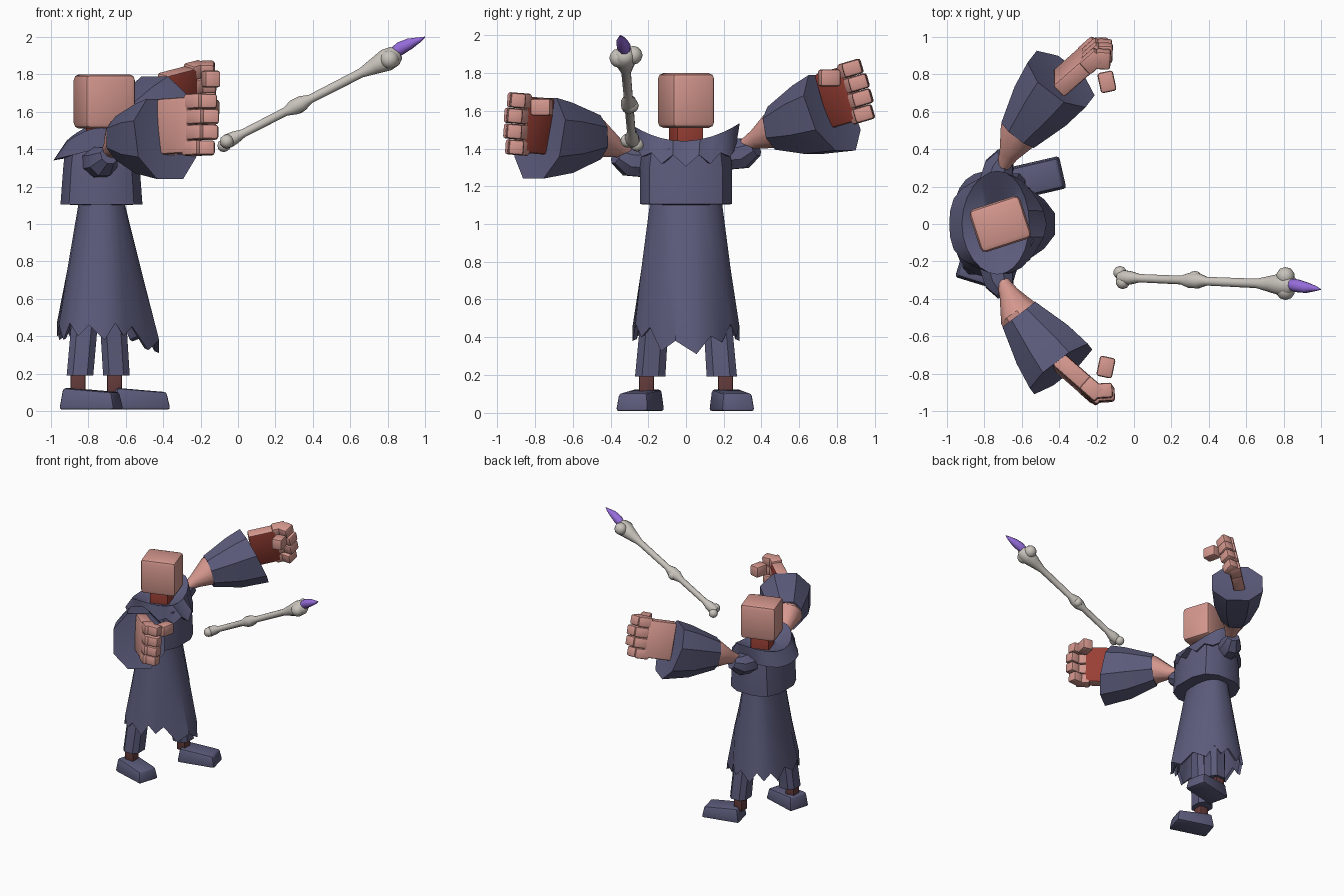
import bpy, bmesh
from math import sin, cos, pi, radians, copysign
from mathutils import Vector, Matrix

cube = bpy.data.objects.get("Cube")
if cube:
    bpy.data.objects.remove(cube)


def material(name, rgb):
    m = bpy.data.materials.new(name)
    m.use_nodes = True
    m.diffuse_color = (*rgb, 1)
    m.node_tree.nodes["Principled BSDF"].inputs["Base Color"].default_value = (*rgb, 1)
    return m


CLOTH = material("navy cloth", (0.105, 0.105, 0.2))
SKIN = material("pink skin", (0.66, 0.31, 0.27))
RED = material("dark red", (0.32, 0.05, 0.035))
SHADE = material("dark brown red", (0.13, 0.045, 0.045))
BONE = material("bone", (0.58, 0.545, 0.5))
HORN = material("purple horn", (0.3, 0.15, 0.7))


def make(name, bm, mat, angle=35):
    me = bpy.data.meshes.new(name)
    bmesh.ops.recalc_face_normals(bm, faces=bm.faces)
    bm.to_mesh(me)
    bm.free()
    ob = bpy.data.objects.new(name, me)
    bpy.context.collection.objects.link(ob)
    me.materials.append(mat)
    bpy.ops.object.select_all(action='DESELECT')
    bpy.context.view_layer.objects.active = ob
    ob.select_set(True)
    bpy.ops.object.shade_smooth_by_angle(angle=radians(angle))
    return ob


def ring(c, rx, ry, n, power=1.0, axis=None):
    """Rounded outline around c, turned to face along axis."""
    rot = Vector(axis).to_track_quat('Z', 'Y') if axis else Matrix.Identity(3).to_quaternion()
    pts = []
    for i in range(n):
        a = 2 * pi * (i + 0.5) / n
        x, y = cos(a), sin(a)
        p = Vector((rx * copysign(abs(x) ** power, x), ry * copysign(abs(y) ** power, y), 0))
        pts.append(Vector(c) + rot @ p)
    return pts


def loft(name, rings, mat, angle=35):
    bm = bmesh.new()
    rows = [[bm.verts.new(p) for p in r] for r in rings]
    n = len(rows[0])
    for a, b in zip(rows, rows[1:]):
        for i in range(n):
            j = (i + 1) % n
            bm.faces.new((a[i], a[j], b[j], b[i]))
    bm.faces.new(rows[0])
    bm.faces.new(rows[-1])
    return make(name, bm, mat, angle)


def tube(name, path, mat, n=10, angle=35):
    """Loft along (point, radius) pairs."""
    pts = [Vector(p) for p, r in path]
    rings = []
    for i, (p, r) in enumerate(path):
        d = pts[min(i + 1, len(pts) - 1)] - pts[max(i - 1, 0)]
        rings.append(ring(p, r, r, n, 1, d))
    return loft(name, rings, mat, angle)


def block(name, mat, matrix, size, bevel=0.015, top=1.0):
    bm = bmesh.new()
    bmesh.ops.create_cube(bm, size=1)
    for v in bm.verts:
        if v.co.z > 0:
            v.co.xy *= top
        v.co = Vector(a * b for a, b in zip(v.co, size))
    bmesh.ops.bevel(bm, geom=bm.edges[:], offset=bevel, segments=2, profile=0.5, affect='EDGES')
    bmesh.ops.transform(bm, matrix=matrix, verts=bm.verts)
    return make(name, bm, mat, 40)


def place(c, turn=0):
    return Matrix.Translation(c) @ Matrix.Rotation(radians(turn), 4, 'Z')


CX = -0.73

# Head and neck
block("head", SKIN, place((-0.715, 0, 1.655), 18), (0.285, 0.24, 0.29), 0.03)
block("neck", RED, place((-0.72, 0, 1.46), 18), (0.15, 0.15, 0.2), 0.01)

# Upper cape over the chest
loft("chest_cape", [ring((CX, 0, 1.1), 0.1, 0.1, 12),
                    ring((CX, 0, 1.105), 0.225, 0.25, 12, 0.75),
                    ring((CX, 0, 1.3), 0.21, 0.25, 12, 0.75),
                    ring((CX, 0, 1.4), 0.2, 0.24, 12, 0.8),
                    ring((CX, 0, 1.42), 0.1, 0.12, 12)], CLOTH)

# Draped cowl: low flaring back, zigzag front hem, raised sides
N = 24
lip, under, rim, well = [], [], [], []
for i in range(N):
    a = 2 * pi * i / N
    c, s = cos(a), sin(a)
    front, back = max(c, 0), max(-c, 0)
    hem = 1.41 - 0.07 * back - 0.07 * front + (0.025 if i % 2 else -0.035) * front
    wave = 1 + 0.03 * cos(5 * a)
    lip.append(Vector((CX + (0.255 + 0.01 * back) * c * wave, 0.265 * s * wave, hem)))
    under.append(Vector((CX + 0.2 * c, 0.21 * s, hem + 0.01)))
    rim.append(Vector((CX + (0.17 + 0.02 * back) * c, (0.285 if s > 0 else 0.27) * s,
                       1.44 + 0.085 * s * s + 0.01 * s)))
    well.append(Vector((CX + 0.1 * c, 0.12 * s, 1.42)))
loft("cowl", [under, lip, rim, well], CLOTH, 30)

# Long robe with ragged hem, its front sweeping forward and down
N = 24


def sweep(pts, amount):
    for p in pts:
        if p.x > CX:
            k = max(0, 1 - (p.y / 0.2) ** 2)
            p.x += amount * k
            p.z -= 0.75 * amount * k
    return pts


hem = sweep(ring((-0.755, 0, 0.4), 0.215, 0.285, N, 0.8), 0.13)
for i, p in enumerate(hem):
    p.z += (0.0, 0.06, -0.02, 0.07)[i % 4]
inner = [Vector((CX + (p.x - CX) * 0.92, p.y * 0.92, p.z + 0.01)) for p in hem]
loft("robe", [ring((CX, 0, 1.13), 0.12, 0.19, N, 0.8),
              sweep(ring((CX - 0.01, 0, 0.75), 0.175, 0.24, N, 0.8), 0.065),
              hem, inner, ring((CX, 0, 0.75), 0.14, 0.2, N, 0.8)], CLOTH)

# Legs and shoes, mid stride
for side, x, y, sx, turn in (("right", -0.845, -0.19, -0.785, -17), ("left", -0.65, 0.19, -0.53, 13)):
    s = copysign(1, y)
    loft(side + "_trouser", [ring((x, y, 0.19), 0.05, 0.06, 8),
                             ring((x, y, 0.19), 0.075, 0.085, 8, 0.7),
                             ring((x * 0.8 + CX * 0.2, y - 0.02 * s, 0.45), 0.075, 0.08, 8, 0.7),
                             ring((x * 0.4 + CX * 0.6, y - 0.06 * s, 0.7), 0.06, 0.07, 8, 0.8)], CLOTH)
    block(side + "_ankle", SHADE, place((x - 0.01, y + 0.02 * s, 0.16)), (0.08, 0.08, 0.14), 0.01)
    shoe = block(side + "_shoe", CLOTH, place((sx, s * 0.243, 0.065), turn), (0.31, 0.18, 0.115), 0.015, 0.88)
    for v in shoe.data.vertices:
        if v.co.z > 0.07 and v.co.x > sx:
            v.co.z -= 0.02

# Arms: shoulder, forearm, bell sleeve, hand
ARMS = (("right", -1, 1.36, 1.46, 1.455, (-0.28, -0.83, 1.525), (0, 0.08, 1), (-0.15, -0.765, 1.62)),
        ("left", 1, 1.4, 1.51, 1.59, (-0.28, 0.845, 1.685), (0, -0.28, 0.95), (-0.145, 0.76, 1.775)))
for side, s, z0, z1, z2, hand, up, thumb in ARMS:
    shoulder = Vector((-0.7, s * 0.31, z0 + 0.02))
    cuff = Vector((-0.61, s * 0.49, z1))
    mouth = Vector((-0.39, s * 0.775, z2))
    d = (mouth - cuff).normalized()
    tube(side + "_shoulder", [((-0.75, s * 0.2, z0 - 0.03), 0.09), (shoulder - Vector((0.02, 0, 0.045)), 0.085),
                              ((-0.69, s * 0.37, z0 + 0.005), 0.05)], CLOTH, 8)
    tube(side + "_forearm", [(shoulder, 0.035), (shoulder.lerp(cuff, 0.35), 0.055),
                             (cuff, 0.115), (cuff + d * 0.05, 0.12)], SKIN, 10)
    tilted = d + Vector((0, 0, 0.22))
    loft(side + "_sleeve", [ring(cuff, 0.08, 0.08, 8, 0.9, d),
                            ring(cuff - d * 0.01, 0.118, 0.125, 8, 0.9, d),
                            ring(cuff + d * 0.2, 0.185, 0.2, 8, 0.9, d),
                            ring(mouth, 0.21, 0.235, 8, 0.9, tilted),
                            ring(mouth - d * 0.01, 0.13, 0.14, 8, 0.9, tilted)], CLOTH, 30)

    # Hand frame: x along the fingers, y out of the palm, z across the knuckles
    w = Vector(up).normalized()
    p = Vector((0.66, -0.75 * s, 0))
    p = (p - w * p.dot(w)).normalized()
    u = p.cross(w)
    if u.x < 0:
        u = -u
    frame = Matrix.Translation(hand) @ Matrix((u, p, w)).transposed().to_4x4()
    palm = block(side + "_palm", SKIN, frame @ Matrix.Translation((-0.05, -0.01, 0)), (0.22, 0.09, 0.3), 0.015)
    palm.data.materials.append(RED)
    for f in palm.data.polygons:
        f.material_index = int(f.normal.dot(p) > 0.6)
    for i in range(4):
        h = 0.125 - 0.083 * i
        reach = (0, 0.015, 0.01, -0.015)[i]
        block(f"{side}_finger_{i + 1}_base", SKIN, frame @ Matrix.Translation((0.085 + reach, -0.01, h)),
              (0.11, 0.09, 0.081), 0.014)
        block(f"{side}_finger_{i + 1}_tip", SKIN, frame @ Matrix.Translation((0.135 + reach, 0.022, h))
              @ Matrix.Rotation(radians(45 if s < 0 else -45), 4, 'Z'), (0.1, 0.08, 0.078), 0.014)
    block(side + "_thumb", SKIN, place(thumb, 12 * s), (0.085, 0.11, 0.09), 0.014)

# Floating bone staff
foot, head = Vector((-0.08, -0.285, 1.43)), Vector((0.82, -0.325, 1.89))
SHAFT = ((0, 0.03), (0.03, 0.04), (0.07, 0.036), (0.12, 0.023), (0.37, 0.024), (0.42, 0.042), (0.47, 0.042),
         (0.52, 0.024), (0.82, 0.026), (0.9, 0.045), (0.97, 0.062), (1.02, 0.055), (1.05, 0.03))
tube("staff_shaft", [(foot.lerp(head, t), r) for t, r in SHAFT], BONE, 12, 60)
KNOBS = ((foot, (0.005, 0.025, -0.01), 0.036), (foot, (0.02, -0.025, 0.012), 0.038),
         (head, (-0.01, 0.045, 0.005), 0.05), (head, (-0.01, -0.03, -0.01), 0.052),
         (foot.lerp(head, 0.45), (0.0, 0.015, -0.01), 0.038))
for i, (base, off, r) in enumerate(KNOBS):
    bm = bmesh.new()
    bmesh.ops.create_icosphere(bm, subdivisions=2, radius=r, matrix=Matrix.Translation(base + Vector(off)))
    make(f"staff_knob_{i + 1}", bm, BONE, 60)
tube("staff_horn", [((0.82, -0.32, 1.905), 0.028), ((0.87, -0.33, 1.94), 0.037), ((0.92, -0.34, 1.965), 0.031),
                    ((0.97, -0.345, 1.985), 0.015), ((1.0, -0.35, 2.0), 0.002)], HORN, 8, 60)
